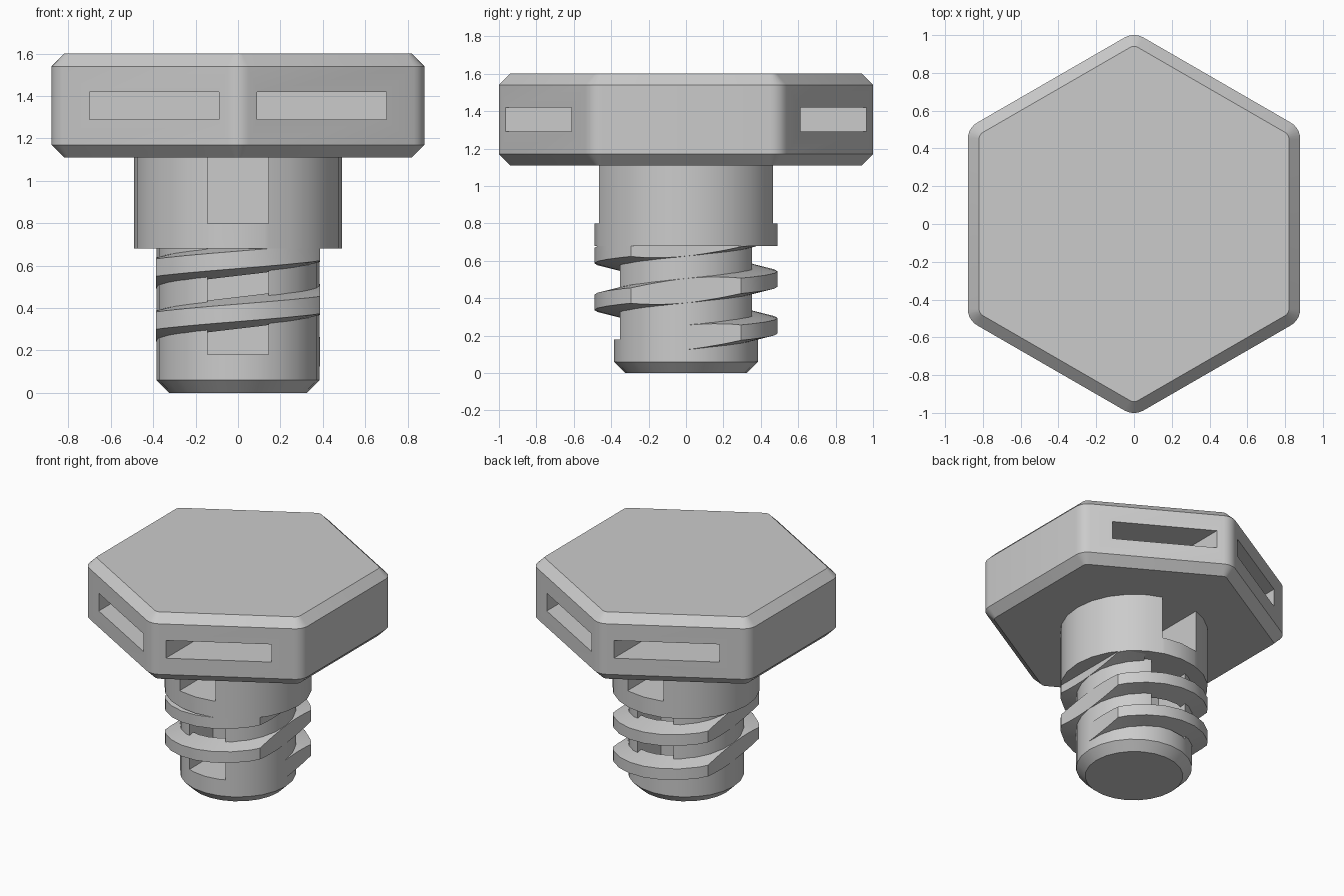
import bpy, bmesh
from math import cos, sin, pi, radians

if "Cube" in bpy.data.objects:
    bpy.data.objects.remove(bpy.data.objects["Cube"])


def finish(name, bm):
    bmesh.ops.recalc_face_normals(bm, faces=bm.faces)
    mesh = bpy.data.meshes.new(name)
    bm.to_mesh(mesh)
    bm.free()
    ob = bpy.data.objects.new(name, mesh)
    bpy.context.collection.objects.link(ob)
    return ob


def loft(name, rings, closed_section=True):
    """Skin a list of closed point rings and cap both ends."""
    bm = bmesh.new()
    vs = [[bm.verts.new(p) for p in ring] for ring in rings]
    n = len(vs[0])
    for a, b in zip(vs, vs[1:]):
        for i in range(n):
            j = (i + 1) % n
            bm.faces.new((a[i], a[j], b[j], b[i]))
    bm.faces.new(vs[0])
    bm.faces.new(vs[-1])
    return finish(name, bm)


def boxes(name, bounds):
    """One mesh of boxes, each given as (x0, x1, y0, y1, z0, z1)."""
    bm = bmesh.new()
    for x0, x1, y0, y1, z0, z1 in bounds:
        made = bmesh.ops.create_cube(bm, size=1)["verts"]
        for v in made:
            v.co = (x1 if v.co.x > 0 else x0,
                    y1 if v.co.y > 0 else y0,
                    z1 if v.co.z > 0 else z0)
    ob = finish(name, bm)
    ob.hide_render = True
    return ob


def boolean(ob, cutter, operation):
    mod = ob.modifiers.new("cut", "BOOLEAN")
    mod.operation = operation
    mod.solver = "EXACT"
    mod.object = cutter
    bpy.context.view_layer.objects.active = ob
    bpy.ops.object.modifier_apply(modifier=mod.name)
    bpy.data.objects.remove(cutter)


def smooth(ob):
    bpy.ops.object.select_all(action="DESELECT")
    ob.select_set(True)
    bpy.context.view_layer.objects.active = ob
    bpy.ops.object.shade_smooth_by_angle(angle=radians(25))


# Hexagonal head with rounded corners and chamfered rims
def hex_ring(z, inset):
    rad = 0.1 - inset
    centre = (0.88 - 0.1) / cos(pi / 6)
    pts = []
    for k in range(6):
        a = pi / 2 + k * pi / 3
        for s in range(6):
            t = a + radians(-30 + 12 * s)
            pts.append((centre * cos(a) + rad * cos(t),
                        centre * sin(a) + rad * sin(t), z))
    return pts


head = loft("hex_head", [hex_ring(1.11, 0.06), hex_ring(1.17, 0),
                         hex_ring(1.54, 0), hex_ring(1.6, 0.06)])

# Deep pockets in the four slanted head faces
pockets = []
for sx in (-1, 1):
    for sy in (-1, 1):
        xs = sorted((sx * 0.09, sx * 0.70))
        ys = sorted((sy * 0.2, sy * 1.2))
        pockets.append((*xs, *ys, 1.29, 1.42))
boolean(head, boxes("head_pocket_cutter", pockets), "DIFFERENCE")

# Round shaft and wider collar
SEG = 24
profile = [(0.325, 0), (0.385, 0.06), (0.385, 0.68), (0.49, 0.68), (0.49, 1.11)]
shaft = loft("shaft_and_collar",
             [[(r * cos(2 * pi * i / SEG), r * sin(2 * pi * i / SEG), z)
               for i in range(SEG)] for r, z in profile])

# Front and back slots, leaving a thin core and a solid collar rim
slots = []
for sy in (-1, 1):
    ys = sorted((sy * 0.08, sy * 0.7))
    slots += [(-0.145, 0.145, *ys, 0.18, 0.68), (-0.145, 0.145, *ys, 0.80, 1.3)]
boolean(shaft, boxes("shaft_slot_cutter", slots), "DIFFERENCE")

# Helical thread, trimmed flat on the left and right
section = [(0.34, -0.075), (0.485, -0.041), (0.485, 0.041), (0.34, 0.075)]
rings = []
for i in range(int(SEG * 2.17) + 1):
    t = 2 * pi * i / SEG
    zc = 0.19 + 0.25 * i / SEG
    rings.append([(r * 1.01 * cos(t), r * 1.01 * sin(t), zc + dz) for r, dz in section])
thread = loft("thread", rings)
boolean(thread, boxes("thread_trim", [(-0.386, 0.386, -1, 1, 0, 0.78)]), "INTERSECT")

for ob in (head, shaft, thread):
    smooth(ob)
